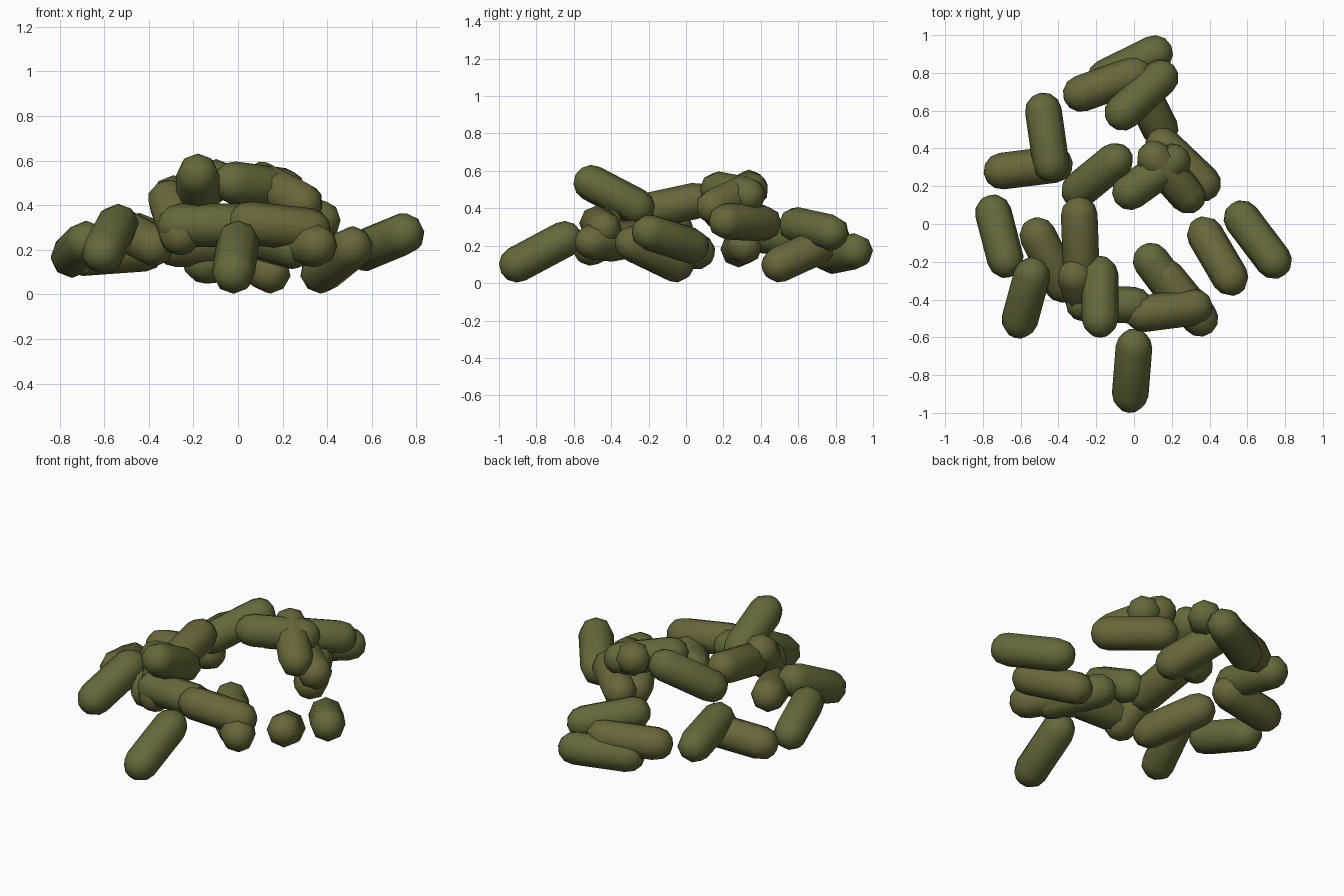
import bpy, bmesh
from mathutils import Vector

if "Cube" in bpy.data.objects:
    bpy.data.objects.remove(bpy.data.objects["Cube"])

R = 0.097  # radius shared by every capsule


def colour(name, rgb):
    m = bpy.data.materials.new(name)
    m.diffuse_color = (*rgb, 1)
    m.use_nodes = True
    m.node_tree.nodes["Principled BSDF"].inputs["Base Color"].default_value = m.diffuse_color
    return m


mats = [colour("olive_green", (0.13, 0.14, 0.042)),
        colour("olive_brown", (0.142, 0.135, 0.042))]


def capsule(name, a, b, mat):
    """Eight-sided capsule whose end-ball centres are a and b."""
    a, b = Vector(a), Vector(b)
    axis = b - a
    bm = bmesh.new()
    bmesh.ops.create_uvsphere(bm, u_segments=8, v_segments=6, radius=R)
    # split the ball at its equator and pull the halves apart
    top = [f for f in bm.faces if f.calc_center_median().z > 0]
    bmesh.ops.split(bm, geom=top)
    for f in bm.faces:
        f.smooth = True
    up = {v for f in bm.faces if f.calc_center_median().z > 0 for v in f.verts}
    for v in bm.verts:
        v.co.z += axis.length / 2 * (1 if v in up else -1)
    rims = [e for e in bm.edges if e.is_boundary]
    for f in bmesh.ops.bridge_loops(bm, edges=rims)["faces"]:
        f.smooth = True
    me = bpy.data.meshes.new(name)
    bm.to_mesh(me)
    bm.free()
    me.materials.append(mat)
    ob = bpy.data.objects.new(name, me)
    ob.location = (a + b) / 2
    ob.rotation_mode = 'QUATERNION'
    ob.rotation_quaternion = axis.to_track_quat('Z', 'Y')
    bpy.context.collection.objects.link(ob)


# end-ball centres of each capsule, by area of the heap
heap = {
    "back_capsule": [
        ((.11, .903, .17), (-.15, .775, .145)),
        ((-.28, .69, .22), (0, .79, .23)),
        ((.14, .775, .27), (-.06, .59, .31)),
        ((.14, .5, .10), (.03, .72, .20))],
    "left_capsule": [
        ((-.48, .60, .23), (-.44, .32, .27)),
        ((-.70, .28, .18), (-.42, .315, .20)),
        ((-.745, .06, .17), (-.68, -.19, .235)),
        ((-.51, -.06, .29), (-.38, -.32, .22)),
        ((-.54, -.27, .31), (-.605, -.51, .19))],
    "middle_capsule": [
        ((-.29, .05, .44), (-.28, -.23, .38)),
        ((-.10, .335, .51), (-.29, .18, .38)),
        ((.365, .215, .33), (.155, .415, .32)),
        ((-.02, .17, .50), (.205, .33, .47)),
        ((.285, .15, .41), (.11, .345, .50))],
    "front_capsule": [
        ((-.18, -.505, .535), (-.18, -.265, .41)),
        ((-.31, -.28, .42), (-.26, -.42, .27)),
        ((-.265, -.42, .31), (.0, -.43, .31)),
        ((.32, -.44, .29), (.05, -.475, .32)),
        ((.09, -.195, .25), (.25, -.41, .21)),
        ((.17, -.28, .24), (.35, -.50, .22)),
        ((0, -.65, .235), (-.02, -.903, .10))],
    "right_capsule": [
        ((.375, -.055, .10), (.51, -.285, .21)),
        ((.57, .03, .20), (.74, -.195, .27))],
}
i = 0
for area, rods in heap.items():
    for n, (a, b) in enumerate(rods, 1):
        capsule(f"{area}_{n}", a, b, mats[i % 2])
        i += 1
